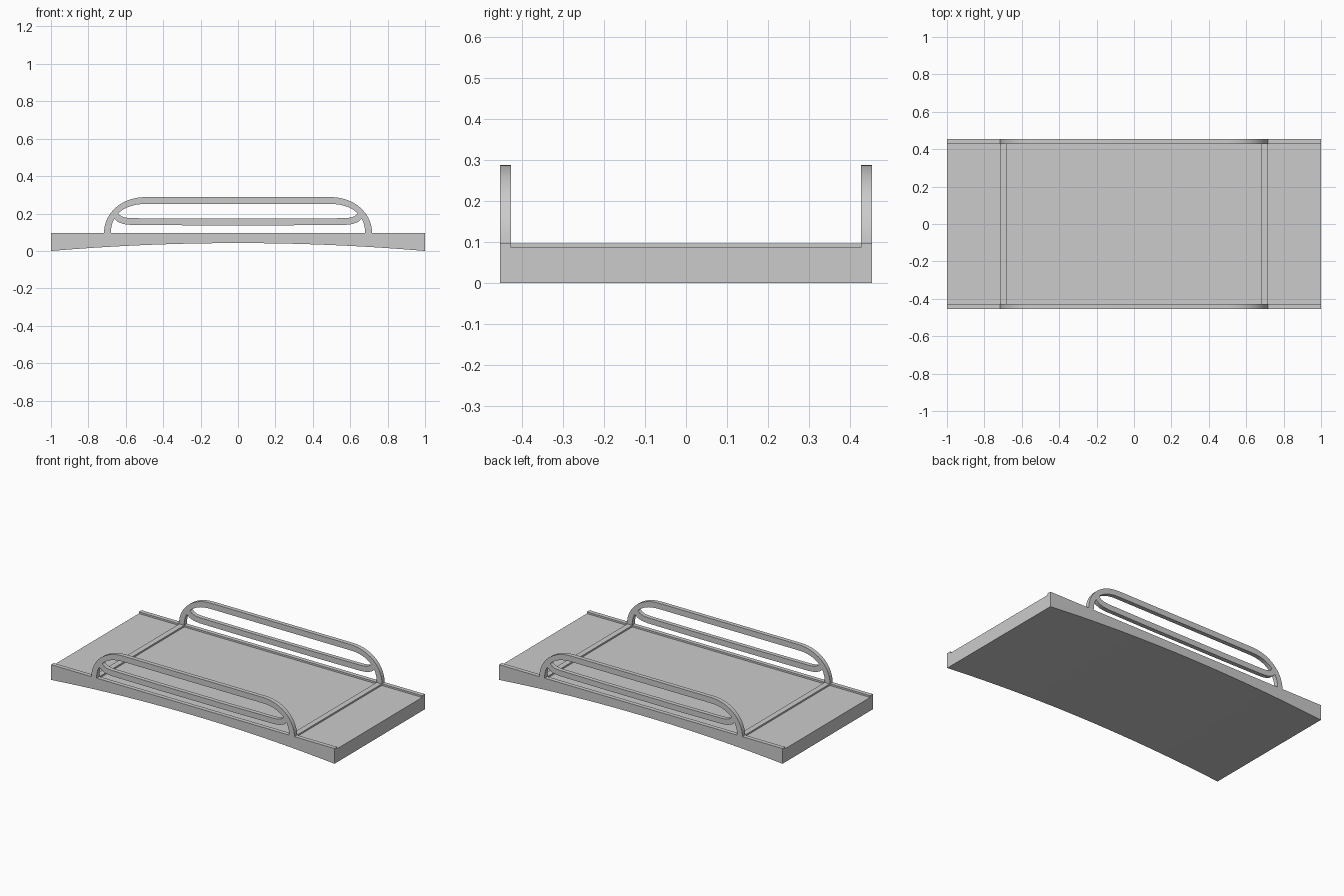
import bpy, bmesh, math

if "Cube" in bpy.data.objects:
    bpy.data.objects.remove(bpy.data.objects["Cube"])

HALF_W, INNER_W = 0.455, 0.428    # outer edge and inner face of curbs
DECK_Z, CURB_Z = 0.086, 0.097


def extrude_strip(name, upper, lower, y0, y1):
    """Solid made from two matching (x, z) outlines, extruded along y."""
    bm = bmesh.new()
    rows = [[bm.verts.new((x, y, z)) for x, z in line]
            for line, y in ((upper, y0), (lower, y0), (lower, y1), (upper, y1))]
    n = len(upper)
    for a, b in zip(rows, rows[1:] + rows[:1]):
        for i in range(n - 1):
            bm.faces.new((a[i], a[i + 1], b[i + 1], b[i]))
    bm.faces.new([r[0] for r in rows])
    bm.faces.new([r[-1] for r in rows])
    bmesh.ops.recalc_face_normals(bm, faces=bm.faces)
    me = bpy.data.meshes.new(name)
    bm.to_mesh(me)
    bm.free()
    ob = bpy.data.objects.new(name, me)
    bpy.context.collection.objects.link(ob)
    bpy.ops.object.select_all(action='DESELECT')
    bpy.context.view_layer.objects.active = ob
    ob.select_set(True)
    bpy.ops.object.shade_smooth_by_angle(angle=math.radians(30))
    return ob


def mirrored(half):
    """Complete a left-hand outline with its mirror image."""
    return half + [(-x, z) for x, z in reversed(half)]


def corner(cx, cz, a, b, power, steps=14):
    """Rounded upper-left corner, from vertical to horizontal."""
    pts = []
    for i in range(steps + 1):
        t = math.pi / 2 * i / steps
        c, s = max(math.cos(t), 0), max(math.sin(t), 0)
        pts.append((cx - a * c ** (2 / power), cz + b * s ** (2 / power)))
    return pts


def ribbon(path, width):
    """Offset a centre line to both sides."""
    up, low = [], []
    for i, (x, z) in enumerate(path):
        x0, z0 = path[max(i - 1, 0)]
        x1, z1 = path[min(i + 1, len(path) - 1)]
        d = math.hypot(x1 - x0, z1 - z0)
        nx, nz = -(z1 - z0) / d * width / 2, (x1 - x0) / d * width / 2
        up.append((x + nx, z + nz))
        low.append((x - nx, z - nz))
    return up, low


# Deck slab with arched underside
xs = [-1 + i / 10 for i in range(21)]
extrude_strip("deck", [(x, DECK_Z) for x in xs],
              [(x, 0.042 * (1 - x * x)) for x in xs], -HALF_W, HALF_W)

# Raised cross strips on the deck
for side, x in (("left", -0.697), ("right", 0.697)):
    extrude_strip(side + "_cross_strip",
                  [(x - 0.018, CURB_Z - 0.001), (x + 0.018, CURB_Z - 0.001)],
                  [(x - 0.018, DECK_Z), (x + 0.018, DECK_Z)], -INNER_W, INNER_W)

# Railing outlines
arch_out = mirrored(corner(-0.49, 0.09, 0.227, 0.198, 2.1))
arch_in = mirrored(corner(-0.49, 0.09, 0.190, 0.161, 2.3))
bar_up, bar_low = ribbon(mirrored([(-0.662, 0.205), (-0.652, 0.187), (-0.634, 0.171),
                                   (-0.608, 0.161), (-0.57, 0.157), (-0.25, 0.155)]), 0.036)

# Curbs and railings along both long sides
for side, s in (("front", -1), ("back", 1)):
    y0, y1 = s * INNER_W, s * HALF_W
    extrude_strip(side + "_curb", [(-1, CURB_Z), (1, CURB_Z)],
                  [(-1, DECK_Z), (1, DECK_Z)], y0, y1)
    extrude_strip(side + "_rail_arch", arch_out, arch_in, y0, y1)
    extrude_strip(side + "_rail_lower_bar", bar_up, bar_low, y0, y1)
